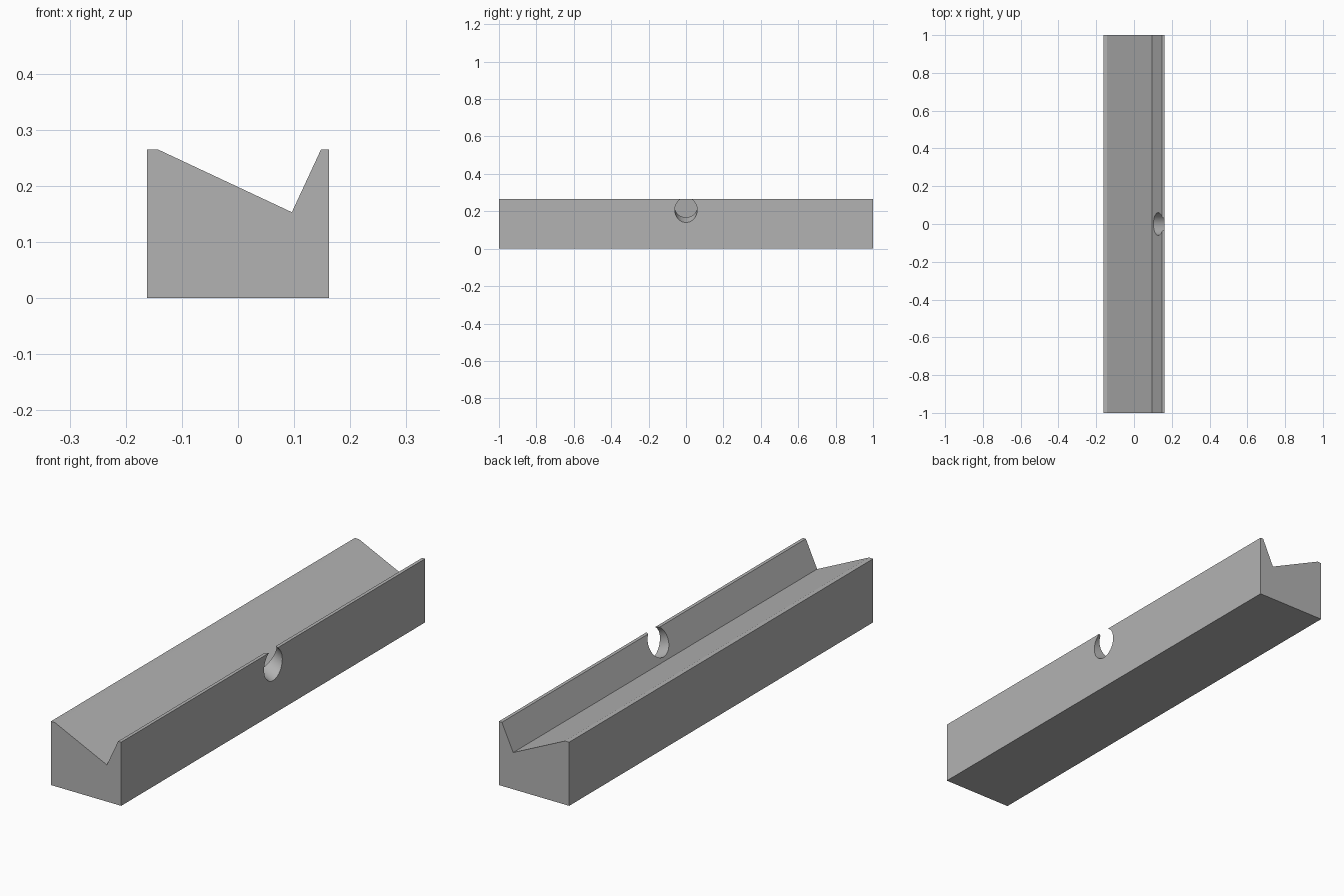
import bpy, bmesh, math
from mathutils import Matrix

if "Cube" in bpy.data.objects:
    bpy.data.objects.remove(bpy.data.objects["Cube"])

grey = bpy.data.materials.new("plain grey")
grey.diffuse_color = (0.45, 0.45, 0.45, 1)
grey.use_nodes = True
grey.node_tree.nodes["Principled BSDF"].inputs["Base Color"].default_value = grey.diffuse_color


def add_object(name, bm):
    bmesh.ops.recalc_face_normals(bm, faces=bm.faces)
    mesh = bpy.data.meshes.new(name)
    bm.to_mesh(mesh)
    bm.free()
    mesh.materials.append(grey)
    obj = bpy.data.objects.new(name, mesh)
    bpy.context.collection.objects.link(obj)
    return obj


# grooved bar: an uneven V profile extruded along y
profile = [(-0.162, 0), (0.162, 0), (0.162, 0.265), (0.148, 0.265),
           (0.096, 0.153), (-0.143, 0.265), (-0.162, 0.265)]
bm = bmesh.new()
face = bm.faces.new([bm.verts.new((x, -1, z)) for x, z in profile])
extruded = bmesh.ops.extrude_face_region(bm, geom=[face])["geom"]
bmesh.ops.translate(bm, vec=(0, 2, 0),
                    verts=[v for v in extruded if isinstance(v, bmesh.types.BMVert)])
bar = add_object("grooved_bar", bm)

# round hole through the steep wall, running parallel to the long slope
tilt = math.atan2(0.112, 0.239)
bm = bmesh.new()
bmesh.ops.create_cone(bm, cap_ends=True, segments=48, radius1=0.06, radius2=0.06, depth=0.3,
                      matrix=Matrix.Translation((0.122, 0, 0.225))
                      @ Matrix.Rotation(tilt - math.pi / 2, 4, 'Y'))
cutter = add_object("hole_cutter", bm)
cutter.hide_render = True
cutter.hide_set(True)

cut = bar.modifiers.new("hole", 'BOOLEAN')
cut.operation = 'DIFFERENCE'
cut.solver = 'EXACT'
cut.object = cutter

# bake the cut, then smooth only the hole wall
bpy.context.view_layer.objects.active = bar
bar.select_set(True)
bpy.ops.object.modifier_apply(modifier=cut.name)
bpy.ops.object.shade_smooth_by_angle(angle=math.radians(20))
bpy.data.objects.remove(cutter)
